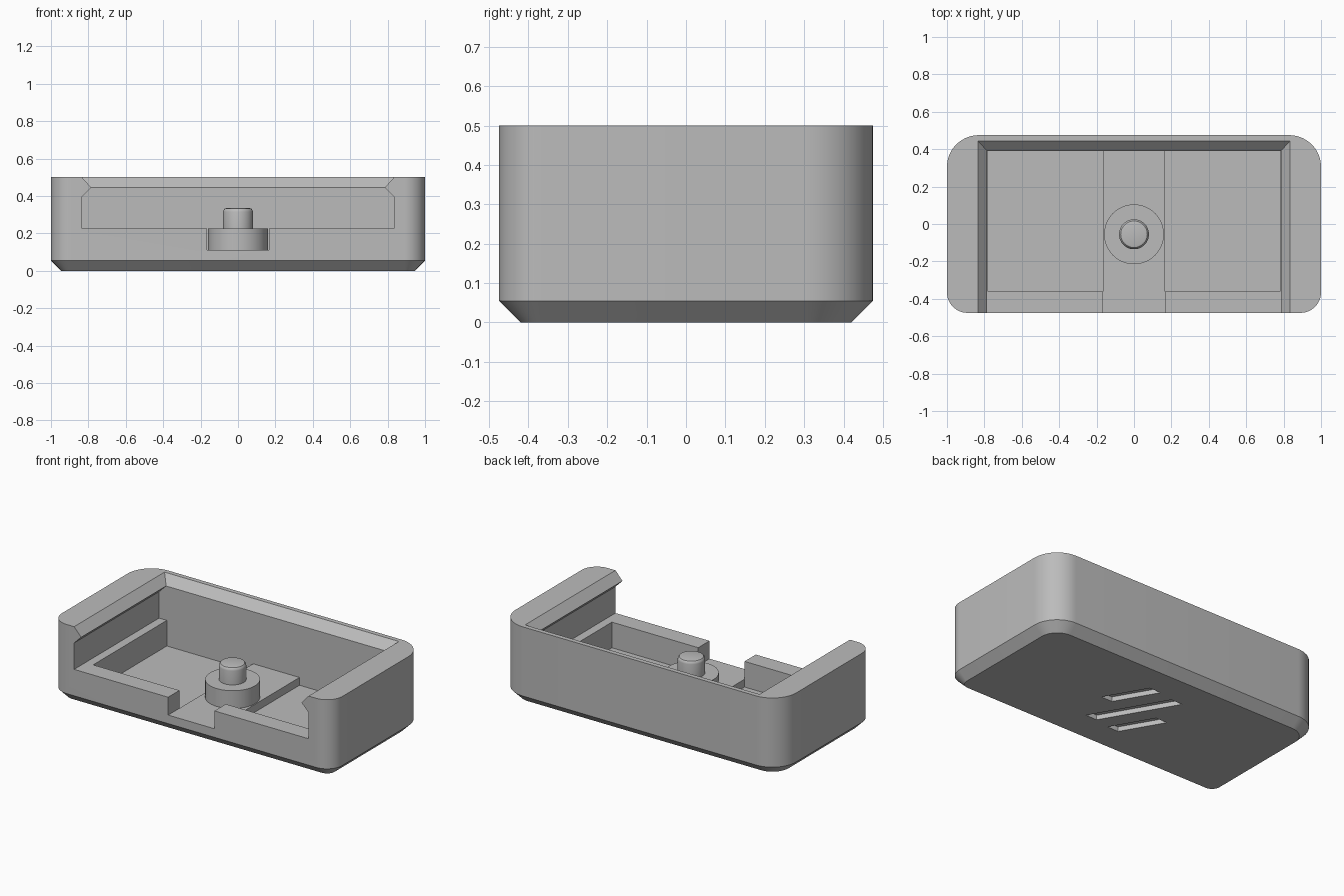
import bpy, bmesh, math

cube = bpy.data.objects.get("Cube")
if cube:
    bpy.data.objects.remove(cube, do_unlink=True)

grey = bpy.data.materials.new("plain_grey")
grey.use_nodes = True
GREY = (0.5, 0.5, 0.5, 1)
grey.diffuse_color = GREY
grey.node_tree.nodes["Principled BSDF"].inputs["Base Color"].default_value = GREY


def finish(bm, name):
    bmesh.ops.recalc_face_normals(bm, faces=bm.faces)
    mesh = bpy.data.meshes.new(name)
    bm.to_mesh(mesh)
    bm.free()
    mesh.materials.append(grey)
    obj = bpy.data.objects.new(name, mesh)
    bpy.context.collection.objects.link(obj)
    return obj


def loft(name, rings):
    """Closed solid through rings of equal point count."""
    bm = bmesh.new()
    loops = [[bm.verts.new(p) for p in ring] for ring in rings]
    n = len(loops[0])
    for a, b in zip(loops, loops[1:]):
        for i in range(n):
            j = (i + 1) % n
            bm.faces.new((a[i], a[j], b[j], b[i]))
    bm.faces.new(loops[0][::-1])
    bm.faces.new(loops[-1])
    return finish(bm, name)


def rect(x0, x1, y0, y1, z):
    return [(x0, y0, z), (x1, y0, z), (x1, y1, z), (x0, y1, z)]


def box(name, x0, x1, y0, y1, z0, z1):
    return loft(name, [rect(x0, x1, y0, y1, z0), rect(x0, x1, y0, y1, z1)])


def outline(inset, z, steps=14):
    """Rounded rectangle with larger radii at the back corners."""
    pts = []
    corners = [(1, 1, 0.17), (-1, 1, 0.17), (-1, -1, 0.11), (1, -1, 0.11)]
    for k, (sx, sy, r) in enumerate(corners):
        cx, cy = sx * (1 - r), sy * (0.475 - r)
        for i in range(steps + 1):
            a = math.pi / 2 * (k + i / steps)
            pts.append((cx + (r - inset) * math.cos(a),
                        cy + (r - inset) * math.sin(a), z))
    return pts


def smooth(obj):
    bpy.ops.object.select_all(action="DESELECT")
    obj.select_set(True)
    bpy.context.view_layer.objects.active = obj
    bpy.ops.object.shade_smooth_by_angle(angle=math.radians(30))


# Tray body with chamfered base
tray = loft("tray_body", [outline(0.055, 0), outline(0, 0.055), outline(0, 0.5)])

# Undercut rail space, open at the front
BACK = 0.39
profile = [(0.835, 0.225), (0.835, 0.395), (0.785, 0.445), (0.785, 0.47)]
profile += [(-x, z) for x, z in reversed(profile)]
cutters = [loft("rail_cutter", [[(x, y, z) for x, z in profile] for y in (-0.7, BACK)])]

# Flared mouth above the rails
cutters.append(loft("mouth_cutter", [
    rect(-0.785, 0.785, -0.7, BACK, 0.445),
    rect(-0.835, 0.835, -0.7, 0.445, 0.5),
    rect(-0.835, 0.835, -0.7, 0.445, 0.6)]))

# Central channel and the deeper pockets beside it
cutters.append(box("channel_cutter", -0.165, 0.165, -0.7, BACK, 0.11, 0.3))
for x0, x1 in ((-0.78, -0.165), (0.165, 0.78)):
    cutters.append(box("pocket_cutter", x0, x1, -0.36, BACK, 0.06, 0.3))

# Slanted grooves under the base
for cx, cy, half in ((0, 0, 0.225), (0.124, 0.12, 0.128), (-0.124, -0.12, 0.128)):
    rings = []
    for z in (-0.1, 0.03):
        rings.append([(cx - s * half * 0.58 + w * 0.04, cy + s * half, z)
                      for s, w in ((-1, -1), (-1, 1), (1, 1), (1, -1))])
    cutters.append(loft("groove_cutter", rings))

bpy.context.view_layer.objects.active = tray
for cutter in cutters:
    cutter.hide_render = True
    mod = tray.modifiers.new("cut", "BOOLEAN")
    mod.operation = "DIFFERENCE"
    mod.solver = "EXACT"
    mod.object = cutter
    bpy.ops.object.modifier_apply(modifier=mod.name)
for cutter in cutters:
    bpy.data.objects.remove(cutter, do_unlink=True)
smooth(tray)

# Round boss with a locating pin
steps = 48
post = [(0.16, 0.1), (0.16, 0.225), (0.08, 0.225), (0.08, 0.315),
        (0.078, 0.324), (0.071, 0.332), (0.06, 0.335)]
boss = loft("boss_and_pin", [
    [(r * math.cos(math.tau * i / steps), -0.055 + r * math.sin(math.tau * i / steps), z)
     for i in range(steps)] for r, z in post])
smooth(boss)
